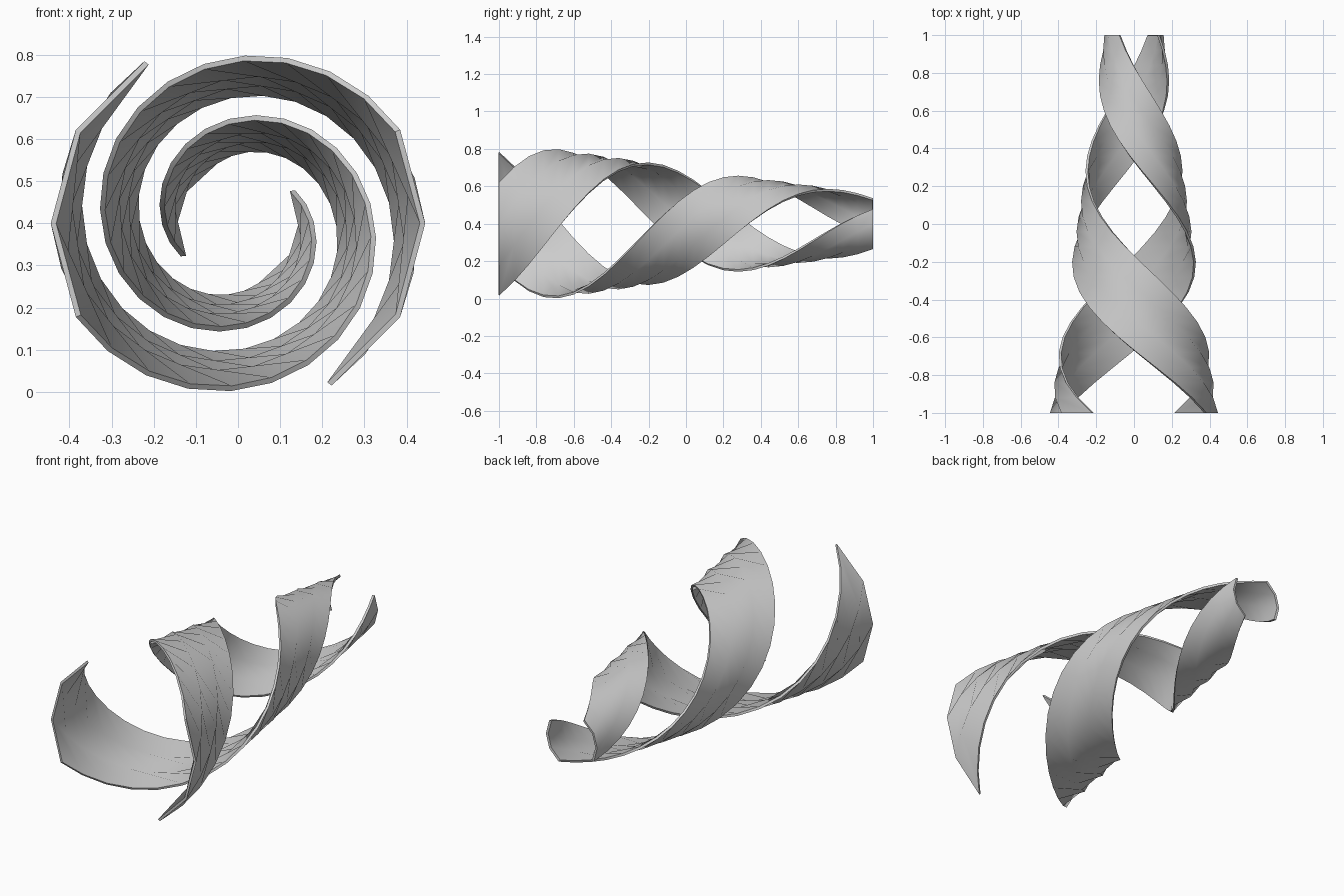
import bpy, bmesh, math

if "Cube" in bpy.data.objects:
    bpy.data.objects.remove(bpy.data.objects["Cube"])

CENTRE_Z = 0.4
R_FRONT, R_BACK = 0.4445, 0.157   # tapering radius at y = -1 and y = 1
STEPS = 25                        # rings along the length, one full turn
THICKNESS = 0.013


def ribbon(name, start_deg):
    """Quarter-circle strip of a tapered 12-sided tube, twisted once round y."""
    bm = bmesh.new()
    rows = []
    for i in range(STEPS + 1):
        t = i / STEPS
        r = R_FRONT + (R_BACK - R_FRONT) * t
        row = []
        for j in range(4):
            a = math.radians(start_deg + 30 * j + 360 * t)
            row.append(bm.verts.new((r * math.cos(a), -1 + 2 * t,
                                     CENTRE_Z + r * math.sin(a))))
        rows.append(row)
    for lo, hi in zip(rows, rows[1:]):
        for j in range(3):
            bm.faces.new((lo[j], hi[j], hi[j + 1], lo[j + 1]))
    mesh = bpy.data.meshes.new(name)
    bm.to_mesh(mesh)
    bm.free()
    obj = bpy.data.objects.new(name, mesh)
    bpy.context.collection.objects.link(obj)

    # Thicken inwards, then smooth while keeping the rims crisp
    bpy.ops.object.select_all(action='DESELECT')
    obj.select_set(True)
    bpy.context.view_layer.objects.active = obj
    mod = obj.modifiers.new("thickness", 'SOLIDIFY')
    mod.thickness = THICKNESS
    mod.offset = -1
    bpy.ops.object.modifier_apply(modifier=mod.name)
    bpy.ops.object.shade_smooth_by_angle(angle=math.radians(40))
    return obj


# Two identical ribbons half a turn apart
ribbon("left_ribbon", 120)
ribbon("right_ribbon", 300)
